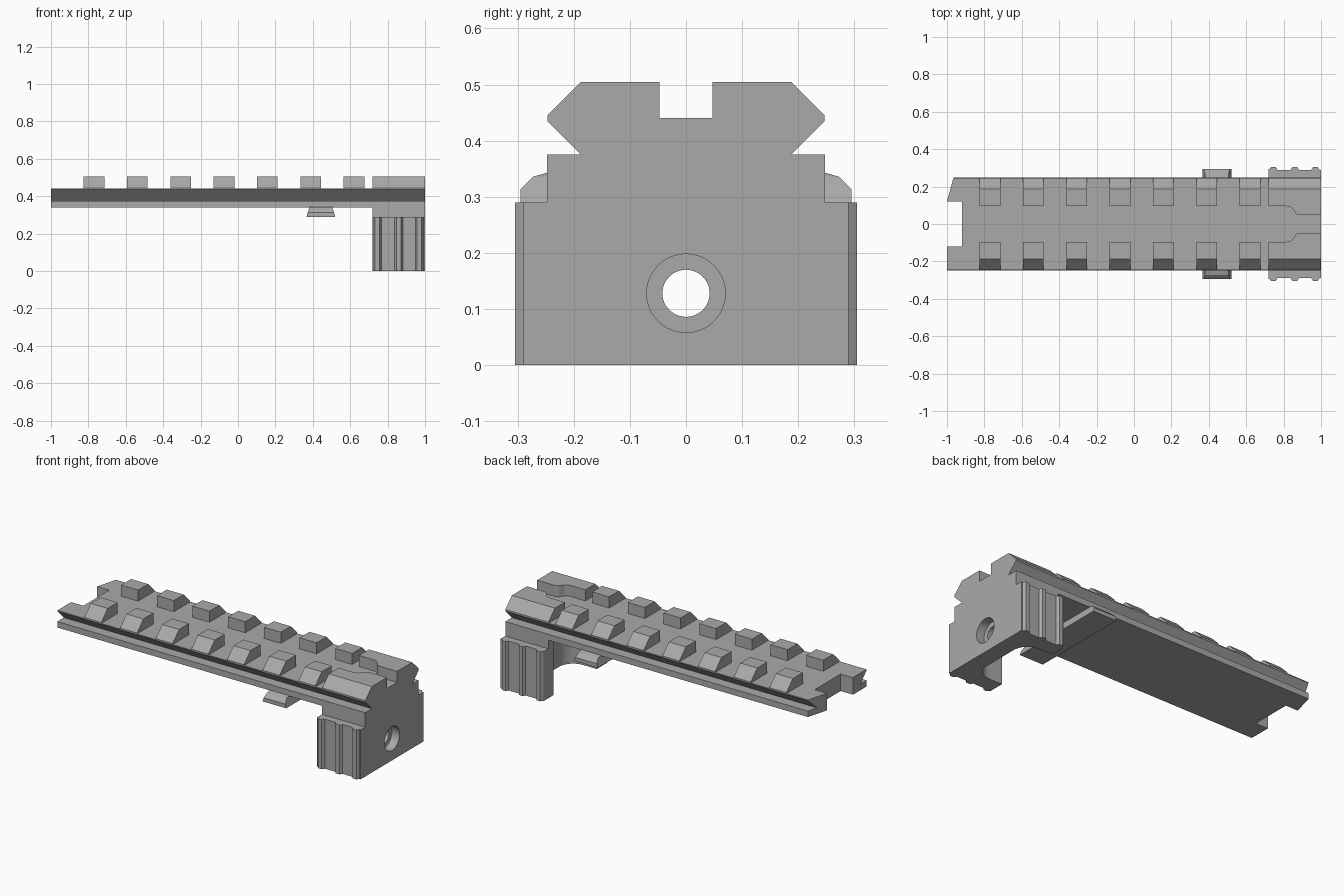
import bpy, bmesh, math
from mathutils import Vector

cube = bpy.data.objects.get("Cube")
if cube:
    bpy.data.objects.remove(cube, do_unlink=True)

metal = bpy.data.materials.new("satin_grey")
metal.use_nodes = True
GREY = (0.4, 0.4, 0.4, 1)
metal.diffuse_color = GREY
metal.node_tree.nodes["Principled BSDF"].inputs["Base Color"].default_value = GREY


def add_object(name, bm):
    bmesh.ops.recalc_face_normals(bm, faces=bm.faces)
    mesh = bpy.data.meshes.new(name)
    bm.to_mesh(mesh)
    bm.free()
    mesh.materials.append(metal)
    obj = bpy.data.objects.new(name, mesh)
    bpy.context.collection.objects.link(obj)
    return obj


def prism(name, outline, axis, start, end):
    """Extrude a closed outline: (y, z) points along x, or (x, y) points along z."""
    bm = bmesh.new()
    if axis == "x":
        pts = [(start, a, b) for a, b in outline]
        move = Vector((end - start, 0, 0))
    else:
        pts = [(a, b, start) for a, b in outline]
        move = Vector((0, 0, end - start))
    face = bm.faces.new([bm.verts.new(p) for p in pts])
    ext = bmesh.ops.extrude_face_region(bm, geom=[face])
    verts = [g for g in ext["geom"] if isinstance(g, bmesh.types.BMVert)]
    bmesh.ops.translate(bm, verts=verts, vec=move)
    return add_object(name, bm)


def cut(obj, *cutters):
    for cutter in cutters:
        cutter.hide_render = True
        mod = obj.modifiers.new("cut", "BOOLEAN")
        mod.operation = "DIFFERENCE"
        mod.solver = "EXACT"
        mod.object = cutter
        bpy.context.view_layer.update()
        graph = bpy.context.evaluated_depsgraph_get()
        obj.data = bpy.data.meshes.new_from_object(obj.evaluated_get(graph))
        obj.modifiers.clear()
        bpy.data.objects.remove(cutter, do_unlink=True)


def arc(cx, cy, r, a0, a1, n=8):
    angles = [math.radians(a0 + (a1 - a0) * i / n) for i in range(n + 1)]
    return [(cx + r * math.cos(a), cy + r * math.sin(a)) for a in angles]


def both_sides(half):
    """Close a half outline by mirroring it across y = 0 (x, y points)."""
    return half + [(x, -y) for x, y in reversed(half)]


# Rail bed with dovetail edges, open notch and one slanted corner
half = [(0.248, 0.34), (0.248, 0.375), (0.187, 0.375), (0.247, 0.435), (0.247, 0.44)]
bed = prism("rail_bed", half + [(-y, z) for y, z in reversed(half)], "x", -1, 1)
notch = prism("notch_cutter", [(-1.1, -0.12), (-0.92, -0.12), (-0.92, 0.12), (-1.1, 0.12)],
              "z", 0.2, 0.6)
corner = prism("corner_cutter", [(-1, 0.12), (-0.962, 0.26), (-0.962, 0.4), (-1.1, 0.4),
                                 (-1.1, 0.12)], "z", 0.2, 0.6)
cut(bed, notch, corner)

# Rail teeth in two rows
for side, label in ((1, "back"), (-1, "front")):
    section = [(side * y, z) for y, z in
               ((0.095, 0.44), (0.095, 0.505), (0.187, 0.505), (0.247, 0.445), (0.247, 0.44))]
    for i in range(7):
        x = -0.77 + 0.2317 * i
        prism(f"{label}_tooth_{i + 1}", section, "x", x - 0.055, x + 0.055)

# Long end tooth with a stepped slot through it
end_half = [(0.247, 0.44), (0.247, 0.445), (0.187, 0.505)]
slot_half = ([(0.6, 0.095), (0.815, 0.095)] + arc(0.815, 0.05, 0.045, 90, 20)[1:]
             + [(0.868, 0.053), (0.885, 0.047), (1.1, 0.047)])
# Outer profile is split by the slot into a front and a back piece
end_tooth = prism("end_tooth", end_half + [(-y, z) for y, z in reversed(end_half)], "x", 0.72, 1)
cut(end_tooth, prism("slot_cutter", both_sides(slot_half), "z", 0.4, 0.6))

# Clamp block, hollow behind its end wall
cavity_half = [(0.72, 0.2)] + arc(0.81, 0.11, 0.09, 90, 0)
block_half = [(1, 0.248), (0.72, 0.248)] + cavity_half
block = prism("clamp_block", both_sides(block_half), "z", 0, 0.34)


def bore(radius, start, end):
    return prism("bore_cutter", arc(0, 0.128, radius, 0, 352.5, 47), "x", start, end)


cut(block, bore(0.07, 0.95, 1.1), bore(0.042, 0.8, 1.05))

# Ribbed grip pads on the clamp sides
pad = [(0.72, 0.248), (0.72, 0.295)]
for x in (0.745, 0.86, 0.97):
    pad += [(x - 0.022, 0.29), (x - 0.012, 0.305), (x + 0.012, 0.305), (x + 0.022, 0.29)]
pad += [(1, 0.29), (1, 0.248)]
for side, label in ((1, "back"), (-1, "front")):
    prism(f"{label}_grip_pad", [(x, side * y) for x, y in pad], "z", 0, 0.29)

# Cross bar under the rail with chamfered ends
bm = bmesh.new()
rings = []
for z, hx, hy in ((0.29, 0.077, 0.295), (0.313, 0.07, 0.295), (0.336, 0.063, 0.272),
                  (0.345, 0.063, 0.24)):
    rings.append([bm.verts.new((0.443 + sx * hx, sy * hy, z))
                  for sx, sy in ((-1, -1), (1, -1), (1, 1), (-1, 1))])
for low, high in zip(rings, rings[1:]):
    for i in range(4):
        j = (i + 1) % 4
        bm.faces.new((low[i], low[j], high[j], high[i]))
bm.faces.new(rings[0])
bm.faces.new(rings[-1])
add_object("cross_bar", bm)
